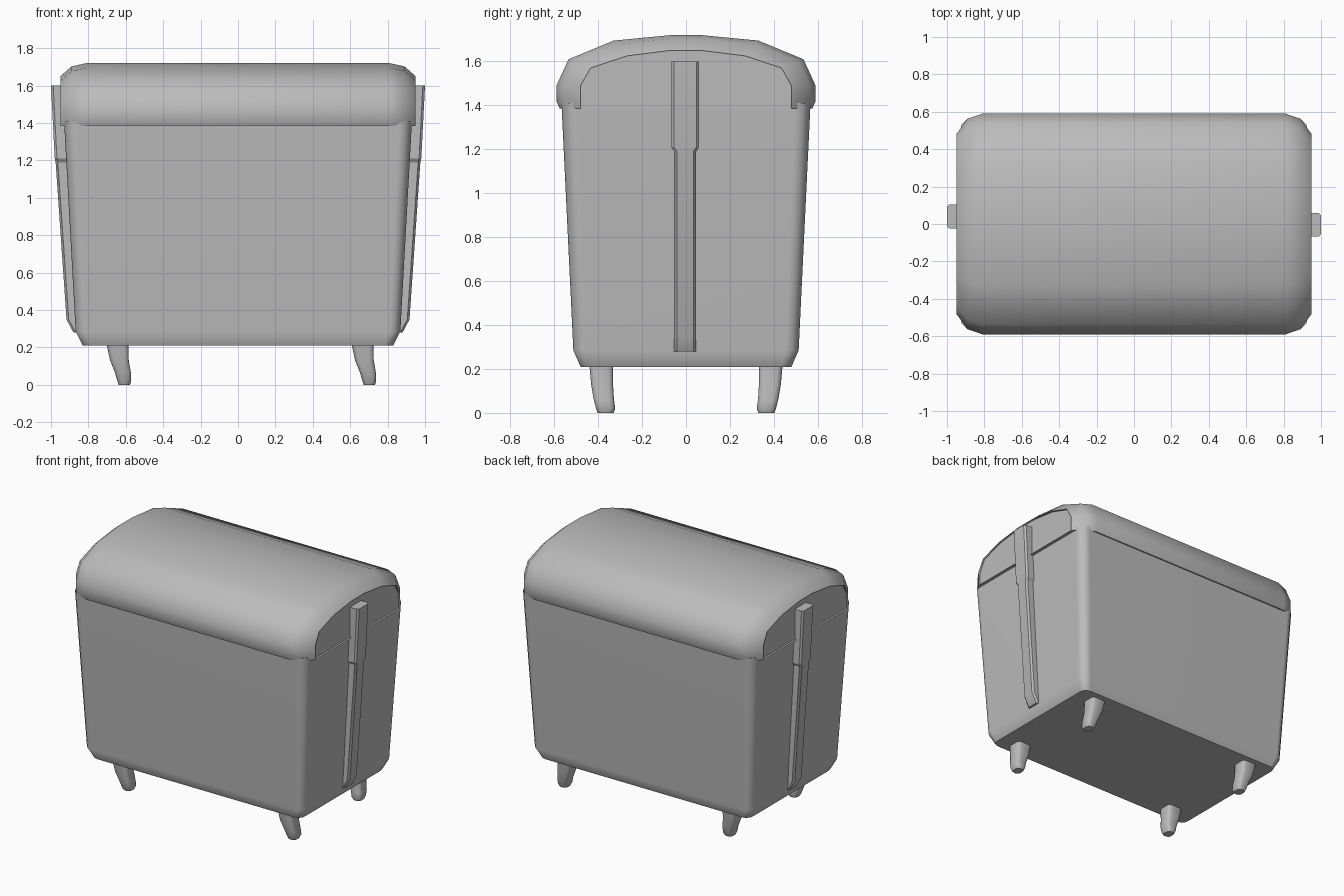
import bpy, bmesh, math
from mathutils import Vector

cube = bpy.data.objects.get("Cube")
if cube:
    bpy.data.objects.remove(cube, do_unlink=True)

grey = bpy.data.materials.new("plain grey")
grey.use_nodes = True
colour = (0.5, 0.5, 0.5, 1)
grey.diffuse_color = colour
grey.node_tree.nodes["Principled BSDF"].inputs["Base Color"].default_value = colour


def loft(name, rings, angle=35, weighted=False):
    """Skin closed rings of equal length and cap both ends."""
    bm = bmesh.new()
    loops = [[bm.verts.new(p) for p in ring] for ring in rings]
    n = len(loops[0])
    for a, b in zip(loops, loops[1:]):
        for i in range(n):
            j = (i + 1) % n
            bm.faces.new((a[i], a[j], b[j], b[i]))
    bm.faces.new(loops[0])
    bm.faces.new(loops[-1])
    bmesh.ops.recalc_face_normals(bm, faces=bm.faces)
    mesh = bpy.data.meshes.new(name)
    bm.to_mesh(mesh)
    bm.free()
    mesh.materials.append(grey)
    obj = bpy.data.objects.new(name, mesh)
    bpy.context.collection.objects.link(obj)
    bpy.ops.object.select_all(action="DESELECT")
    obj.select_set(True)
    bpy.context.view_layer.objects.active = obj
    bpy.ops.object.shade_smooth_by_angle(angle=math.radians(angle))
    if weighted:
        mod = obj.modifiers.new("even shading", "WEIGHTED_NORMAL")
        mod.keep_sharp = True
    return obj


def rounded_ring(cx, cy, z, hx, hy, r, steps=3):
    """Horizontal rectangle with rounded corners."""
    points = []
    for k, (sx, sy) in enumerate(((1, 1), (-1, 1), (-1, -1), (1, -1))):
        for i in range(steps + 1):
            t = math.radians(90 * (k + i / steps))
            points.append((cx + sx * (hx - r) + r * math.cos(t),
                           cy + sy * (hy - r) + r * math.sin(t), z))
    return points


# Tapered container with a chamfered foot
body = [(0.21, 0.83, 0.48, 0.05), (0.285, 0.868, 0.513, 0.06), (1.41, 0.93, 0.567, 0.07)]
loft("container", [rounded_ring(0, 0, z, hx, hy, r) for z, hx, hy, r in body],
     weighted=True)

# Domed lid: full profile along the middle, narrowing to a recessed end panel
outer = [(0.575, 1.385), (0.59, 1.42), (0.59, 1.49), (0.535, 1.61), (0.33, 1.695), (0.07, 1.72)]
inner = [(0.48, 1.385), (0.48, 1.42), (0.48, 1.49), (0.435, 1.57), (0.27, 1.625), (0.07, 1.65)]


def lid_ring(x, blend):
    half = [Vector(a).lerp(Vector(b), blend) for a, b in zip(outer, inner)]
    return [(x, p.x, p.y) for p in half] + [(x, -p.x, p.y) for p in reversed(half)]


side = [(0.81, 0), (0.89, 0.25), (0.95, 1), (0.935, 1)]
stations = [(-x, f) for x, f in reversed(side)] + side
loft("lid", [lid_ring(x, f) for x, f in stations], angle=50)

# Lifting rails on both ends, wider at the top
rail = [(0.28, 0.88, 0.05), (0.35, 0.917, 0.05), (1.19, 0.975, 0.05),
        (1.21, 0.98, 0.063), (1.6, 1.0, 0.063)]


def rail_ring(s, cy, z, x, w):
    c = 0.012
    half = [(x - 0.07, w), (x - c, w), (x, w - c)]
    return ([(s * px, cy + py, z) for px, py in half]
            + [(s * px, cy - py, z) for px, py in reversed(half)])


for s, cy, label in ((1, -0.004, "left"), (-1, 0.04, "right")):
    loft(label + "_rail", [rail_ring(s, cy, *row) for row in rail], angle=30)

# Four curved feet, all swept toward the same side
foot = [(0.22, 0.005, 0.058, 0.0, 0.054), (0.13, 0.016, 0.05, 0.004, 0.05),
        (0.06, 0.036, 0.042, 0.012, 0.046), (0.02, 0.042, 0.037, 0.02, 0.044),
        (0.0, 0.042, 0.03, 0.02, 0.036)]
for x, xname in ((0.66, "left"), (-0.65, "right")):
    for s, yname in ((-1, "front"), (1, "back")):
        loft(f"{yname}_{xname}_foot",
             [rounded_ring(x + dx, s * (0.386 - dy), z, hx, hy, 0.022, 2)
              for z, dx, hx, dy, hy in foot], angle=50)
